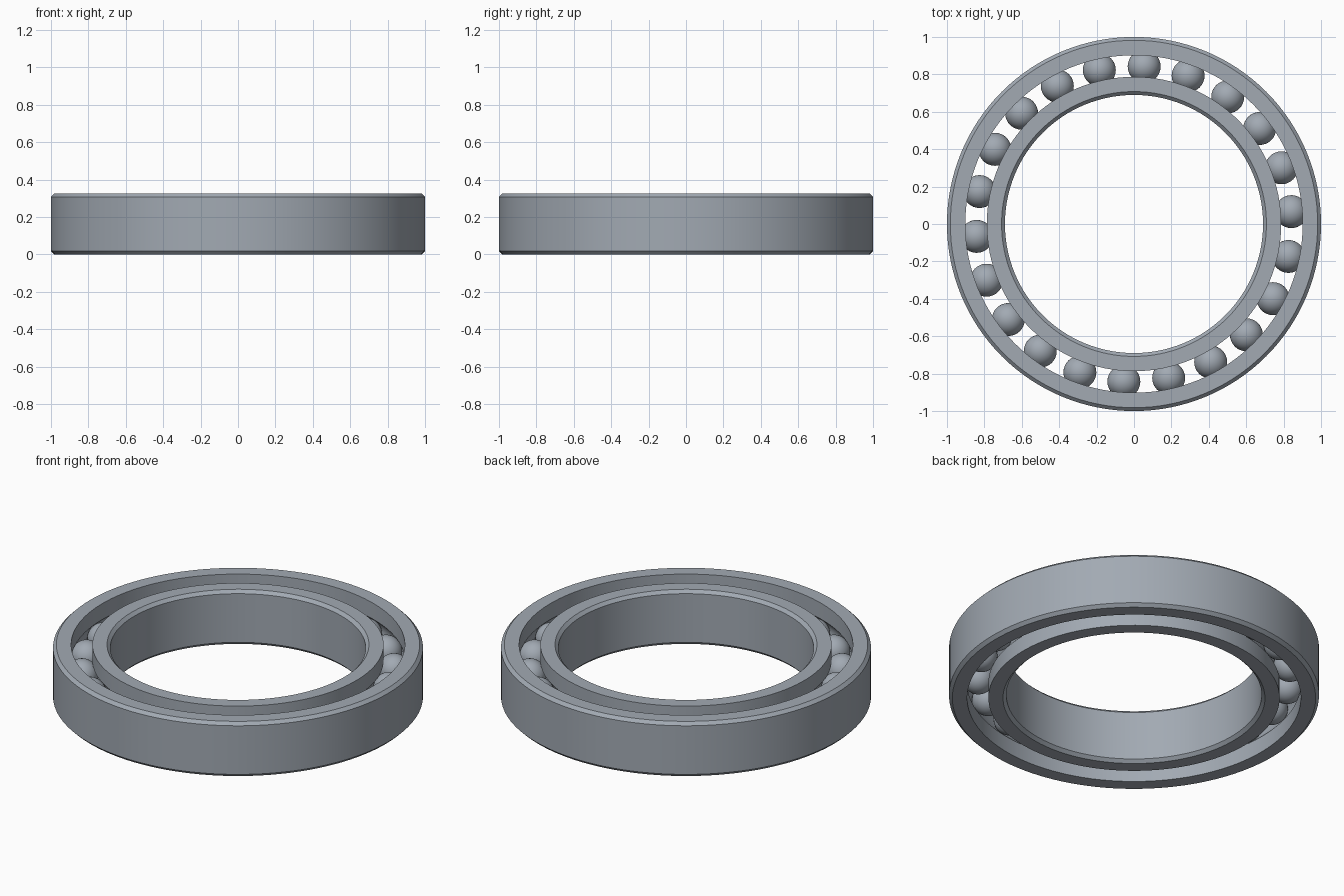
import bpy, bmesh
from math import sin, cos, asin, pi, radians

if "Cube" in bpy.data.objects:
    bpy.data.objects.remove(bpy.data.objects["Cube"])

HEIGHT = 0.326
MID = HEIGHT / 2
CHAMFER = 0.018
BALL_R, PITCH_R, BALLS = 0.088, 0.844, 22
SEGMENTS = 128

steel = bpy.data.materials.new("steel grey")
steel.use_nodes = True
colour = (0.36, 0.40, 0.45, 1)
steel.diffuse_color = colour
steel.node_tree.nodes["Principled BSDF"].inputs["Base Color"].default_value = colour


def finish(name, bm):
    """Turn a bmesh into a smooth shaded steel object with sharp edges kept."""
    bmesh.ops.recalc_face_normals(bm, faces=bm.faces)
    mesh = bpy.data.meshes.new(name)
    bm.to_mesh(mesh)
    bm.free()
    mesh.materials.append(steel)
    obj = bpy.data.objects.new(name, mesh)
    bpy.context.collection.objects.link(obj)
    bpy.ops.object.select_all(action='DESELECT')
    obj.select_set(True)
    bpy.context.view_layer.objects.active = obj
    bpy.ops.object.shade_smooth_by_angle(angle=radians(30))
    return obj


def make_race(name, plain_r, track_r):
    """Ring with chamfers on the plain wall and a ball groove in the track wall."""
    side = 1 if plain_r > track_r else -1
    groove_r = BALL_R + 0.001
    half = asin(min(1, (groove_r ** 2 - (track_r - PITCH_R) ** 2) ** 0.5 / groove_r))
    cut_r = plain_r - side * CHAMFER
    profile = [(track_r, 0), (cut_r, 0), (plain_r, CHAMFER),
               (plain_r, HEIGHT - CHAMFER), (cut_r, HEIGHT), (track_r, HEIGHT)]
    steps = 10
    for i in range(steps + 1):
        a = half * (1 - 2 * i / steps)
        profile.append((PITCH_R + side * groove_r * cos(a), MID + groove_r * sin(a)))

    # Sweep the closed profile around the vertical axis
    bm = bmesh.new()
    rings = []
    for s in range(SEGMENTS):
        t = 2 * pi * s / SEGMENTS
        rings.append([bm.verts.new((r * cos(t), r * sin(t), z)) for r, z in profile])
    n = len(profile)
    for s in range(SEGMENTS):
        a, b = rings[s], rings[(s + 1) % SEGMENTS]
        for i in range(n):
            j = (i + 1) % n
            bm.faces.new((a[i], a[j], b[j], b[i]))
    return finish(name, bm)


# Outer and inner races
make_race("outer_race", 1.0, 0.902)
make_race("inner_race", 0.69, 0.787)

# Evenly spaced balls sharing one mesh
bm = bmesh.new()
bmesh.ops.create_uvsphere(bm, u_segments=32, v_segments=20, radius=BALL_R)
first = finish("ball_1", bm)
for i in range(BALLS):
    ball = first
    if i:
        ball = first.copy()
        ball.name = f"ball_{i + 1}"
        bpy.context.collection.objects.link(ball)
    t = radians(4.5) + 2 * pi * i / BALLS
    ball.location = (PITCH_R * cos(t), PITCH_R * sin(t), MID)
